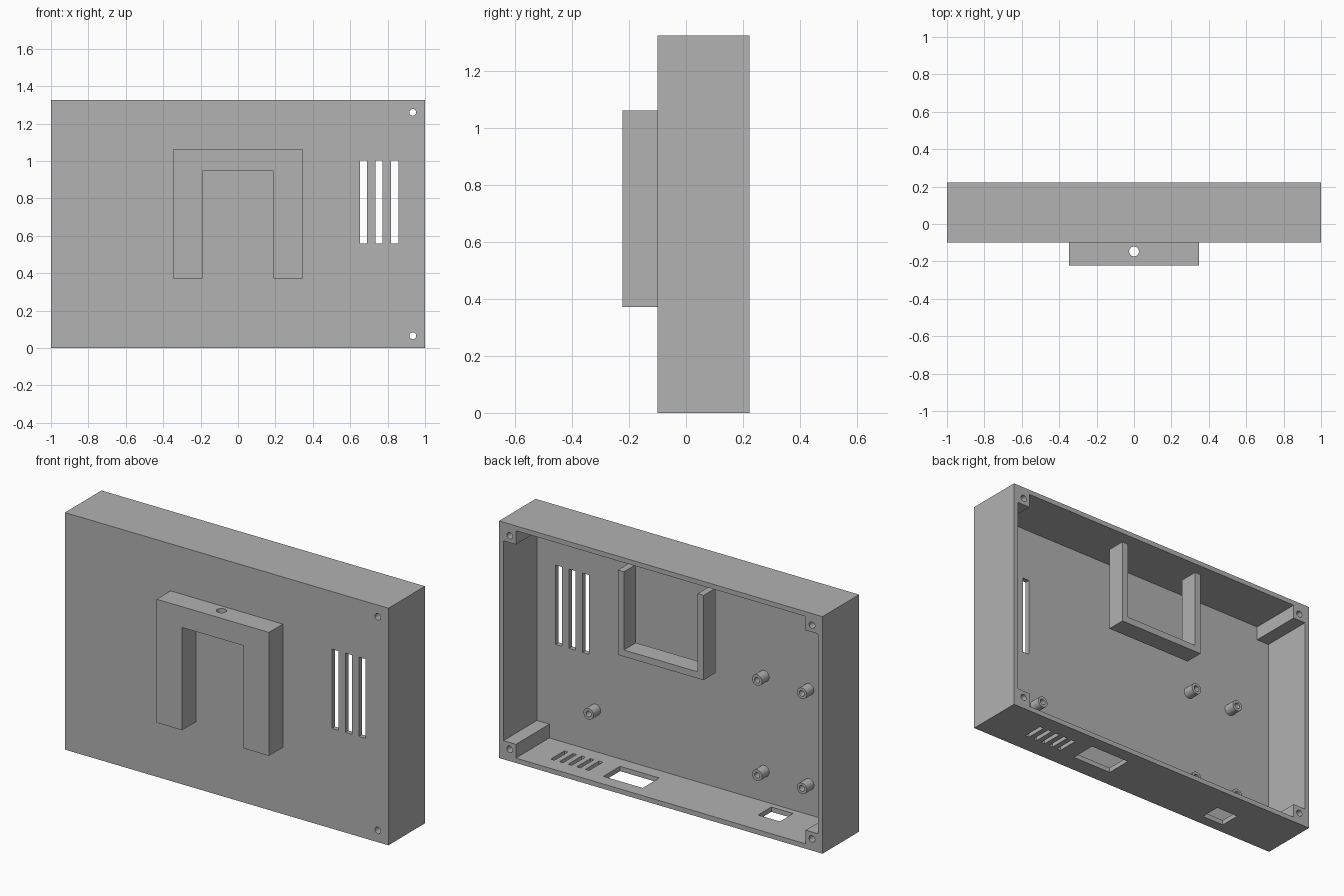
import bpy, bmesh
from math import tau, cos, sin

if "Cube" in bpy.data.objects:
    bpy.data.objects.remove(bpy.data.objects["Cube"], do_unlink=True)

# One plain grey plastic
plastic = bpy.data.materials.new("grey_plastic")
plastic.use_nodes = True
grey = (0.445, 0.445, 0.445, 1)
plastic.diffuse_color = grey
plastic.node_tree.nodes["Principled BSDF"].inputs["Base Color"].default_value = grey

HEIGHT, WALL, POST = 1.325, 0.027, 0.077
FRONT, BACK = -0.1, 0.2225
INNER = FRONT + WALL
OPEN = BACK + 0.1          # cutters run past the open back


def prism(bm, points, axis, start, end):
    """Extrude a 2D outline along y (points are x, z) or z (points are x, y)."""
    def place(p, d):
        return (p[0], d, p[1]) if axis == "y" else (p[0], p[1], d)
    a = [bm.verts.new(place(p, start)) for p in points]
    b = [bm.verts.new(place(p, end)) for p in points]
    n = len(points)
    faces = [bm.faces.new(a), bm.faces.new(b)]
    faces += [bm.faces.new((a[i], a[(i + 1) % n], b[(i + 1) % n], b[i])) for i in range(n)]
    bmesh.ops.recalc_face_normals(bm, faces=faces)


def rect(x0, x1, y0, y1):
    return [(x0, y0), (x1, y0), (x1, y1), (x0, y1)]


def circle(x, y, r, sides=24):
    return [(x + r * cos(tau * i / sides), y + r * sin(tau * i / sides)) for i in range(sides)]


def make(name, prisms):
    bm = bmesh.new()
    for p in prisms:
        prism(bm, *p)
    mesh = bpy.data.meshes.new(name)
    bm.to_mesh(mesh)
    bm.free()
    mesh.materials.append(plastic)
    obj = bpy.data.objects.new(name, mesh)
    bpy.context.collection.objects.link(obj)
    return obj


def activate(obj):
    bpy.ops.object.select_all(action="DESELECT")
    obj.select_set(True)
    bpy.context.view_layer.objects.active = obj


def cut(obj, prisms):
    cutter = make("cutter", prisms)
    cutter.hide_render = True
    mod = obj.modifiers.new("cut", "BOOLEAN")
    mod.operation, mod.solver, mod.object = "DIFFERENCE", "EXACT", cutter
    activate(obj)
    bpy.ops.object.modifier_apply(modifier=mod.name)
    bpy.data.objects.remove(cutter, do_unlink=True)
    bpy.ops.object.shade_smooth_by_angle()


# Case: hollow box open at the back, the cavity leaving a post in each corner
case = make("case", [(rect(-1, 1, 0, HEIGHT), "y", FRONT, BACK)])
x_out, x_in = 1 - WALL, 1 - WALL - POST
z_low, z_post = WALL, WALL + POST
z_high, z_top_post = HEIGHT - WALL, HEIGHT - WALL - POST
cavity = [(-x_in, z_low), (x_in, z_low), (x_in, z_post), (x_out, z_post),
          (x_out, z_top_post), (x_in, z_top_post), (x_in, z_high), (-x_in, z_high),
          (-x_in, z_top_post), (-x_out, z_top_post), (-x_out, z_post), (-x_in, z_post)]
cut(case, [(cavity, "y", INNER, OPEN)])

# Screw holes: through on the left side, blind on the right side
openings = []
screw = WALL + POST / 2
for z in (screw, HEIGHT - screw):
    openings.append((circle(1 - screw, z, 0.018), "y", FRONT - 0.1, OPEN))
    openings.append((circle(screw - 1, z, 0.018), "y", INNER, OPEN))

# Tall vents in the front wall
for i in range(3):
    x = 0.651 + 0.0835 * i
    openings.append((rect(x, x + 0.039, 0.56, 1.003), "y", FRONT - 0.1, INNER + 0.02))

# Small vents and two ports in the floor
for i in range(5):
    x = 0.745 - 0.0535 * i
    openings.append((rect(x - 0.023, x, 0.01, 0.13), "z", -0.1, WALL + 0.02))
openings.append((rect(0.165, 0.408, 0.0, 0.147), "z", -0.1, WALL + 0.02))
openings.append((rect(-0.635, -0.5, -0.04, 0.077), "z", -0.1, WALL + 0.02))
cut(case, openings)

# Mounting bracket on the front: arch with a vertical hole in its top bar
arch = [(-0.347, 0.372), (-0.19, 0.372), (-0.19, 0.946), (0.19, 0.946),
        (0.19, 0.372), (0.347, 0.372), (0.347, 1.062), (-0.347, 1.062)]
bracket = make("mounting_bracket", [(arch, "y", -0.2225, FRONT)])
cut(bracket, [(circle(0, -0.147, 0.026), "z", 0.9, 1.1)])

# U-shaped holder near the open back
w, t, low, high = 0.265, 0.037, 0.773, 1.247
cradle = [(-w, low), (w, low), (w, high), (w - t, high),
          (w - t, low + t), (t - w, low + t), (t - w, high), (-w, high)]
make("inner_holder", [(cradle, "y", 0.117, BACK)])

# Hollow board standoffs on the inside of the front wall
spots = [(x, z) for x in (-0.433, -0.709) for z in (0.198, 0.729)] + [(0.61, 0.262)]
standoffs = make("board_standoffs",
                 [(circle(x, z, 0.031), "y", INNER, -0.01) for x, z in spots])
cut(standoffs, [(circle(x, z, 0.016), "y", INNER - 0.02, 0.05) for x, z in spots])
